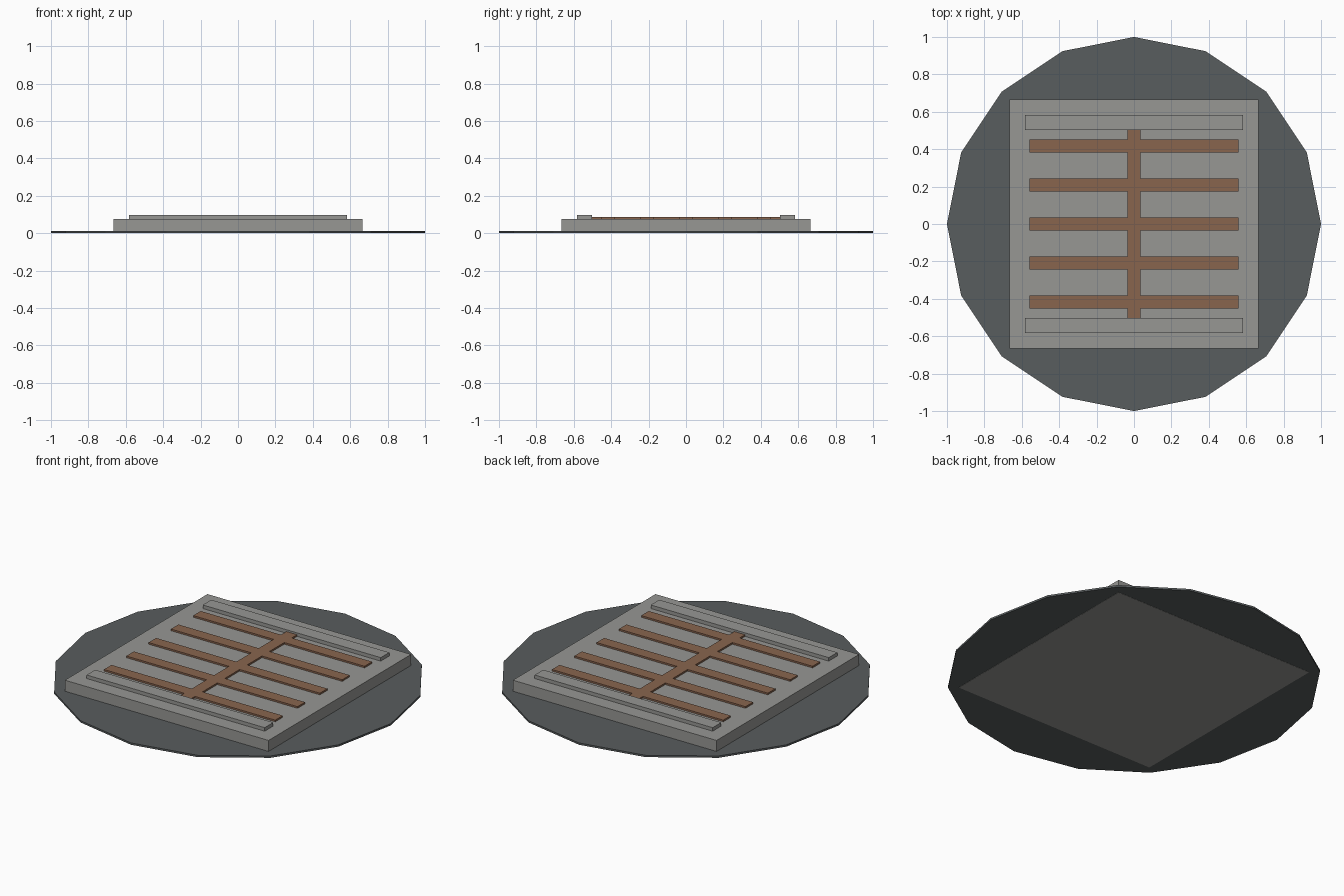
import bpy
import bmesh
from mathutils import Matrix, Vector

default_cube = bpy.data.objects.get("Cube")
if default_cube:
    bpy.data.objects.remove(default_cube, do_unlink=True)


def material(name, color):
    mat = bpy.data.materials.new(name)
    mat.use_nodes = True
    mat.diffuse_color = (*color, 1)
    mat.node_tree.nodes["Principled BSDF"].inputs["Base Color"].default_value = (*color, 1)
    return mat


def finish(name, bm, mat):
    mesh = bpy.data.meshes.new(name)
    bm.to_mesh(mesh)
    bm.free()
    mesh.materials.append(mat)
    obj = bpy.data.objects.new(name, mesh)
    bpy.context.collection.objects.link(obj)
    return obj


def box(name, low, high, mat):
    low, high = Vector(low), Vector(high)
    bm = bmesh.new()
    matrix = Matrix.Translation((low + high) / 2) @ Matrix.Diagonal((*(high - low), 1))
    bmesh.ops.create_cube(bm, size=1, matrix=matrix)
    return finish(name, bm, mat)


slate = material("dark slate", (0.098, 0.109, 0.112))
stone = material("grey stone", (0.308, 0.308, 0.294))
rust = material("rusty brown", (0.25, 0.13, 0.076))

DISC_BOTTOM, DISC_TOP = 0.001, 0.012
SLAB_TOP, GRATE_TOP, RAIL_TOP = 0.077, 0.087, 0.098

# Thin sixteen-sided ground disc
bm = bmesh.new()
bmesh.ops.create_cone(bm, cap_ends=True, segments=16, radius1=1, radius2=1,
                      depth=DISC_TOP - DISC_BOTTOM,
                      matrix=Matrix.Translation((0, 0, (DISC_BOTTOM + DISC_TOP) / 2)))
finish("ground_disc", bm, slate)

# Square slab reaching down through the disc
box("slab", (-0.666, -0.666, 0), (0.666, 0.666, SLAB_TOP), stone)

# Raised rails along the front and back edges
for name, y in (("front_rail", -0.542), ("back_rail", 0.542)):
    box(name, (-0.582, y - 0.04, SLAB_TOP), (0.582, y + 0.04, RAIL_TOP), stone)

# Grate: central spine with five bars on each side
box("grate_spine", (-0.035, -0.502, SLAB_TOP), (0.035, 0.502, GRATE_TOP), rust)
for i in range(5):
    y = (i - 2) * 0.2085
    for side, x0, x1 in (("left", 0.035, 0.56), ("right", -0.56, -0.035)):
        box(f"grate_bar_{side}_{i + 1}", (x0, y - 0.035, SLAB_TOP),
            (x1, y + 0.035, GRATE_TOP), rust)
